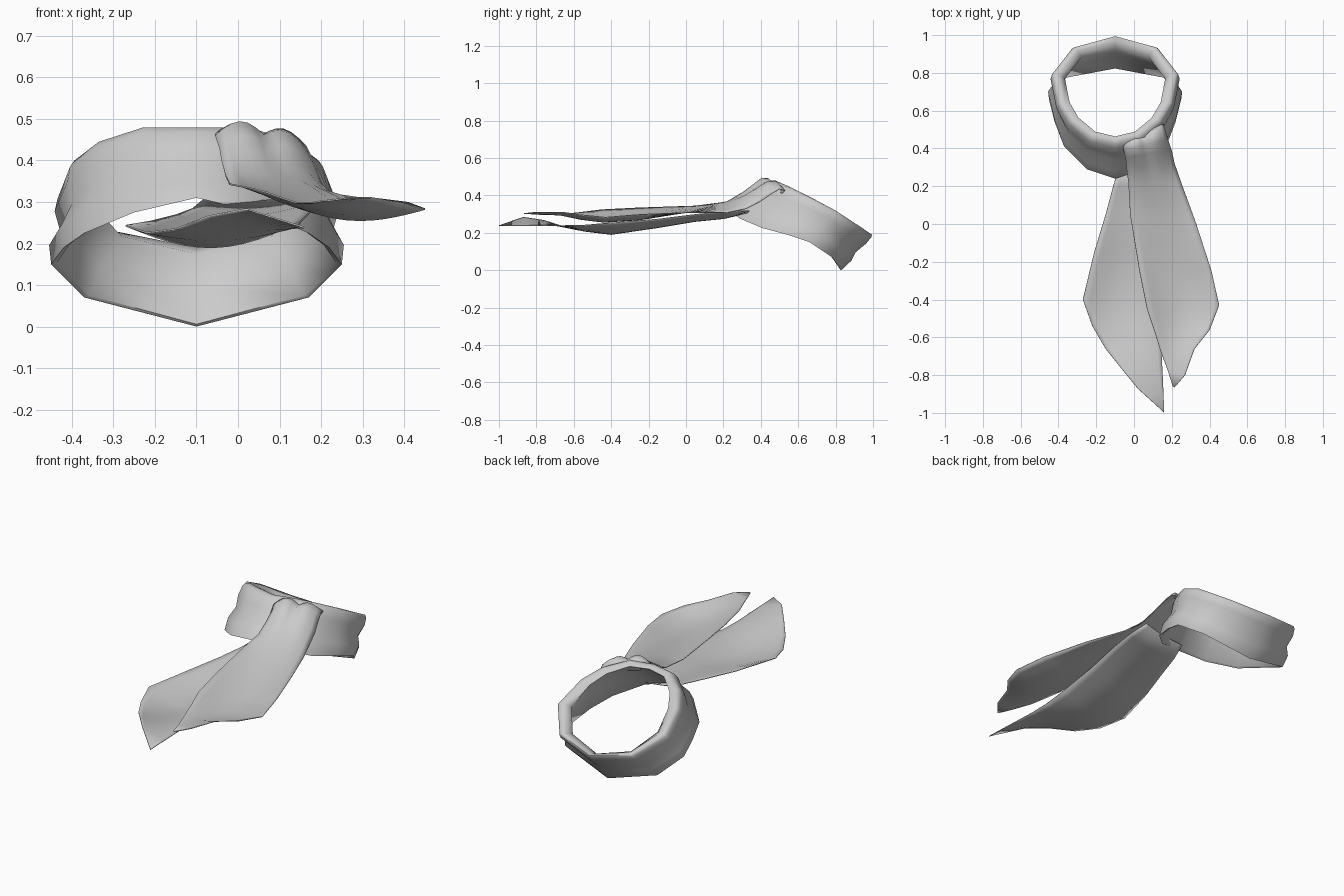
import bpy
import bmesh
import math
from mathutils import Vector

# Remove the default cube only
default_cube = bpy.data.objects.get("Cube")
if default_cube:
    bpy.data.objects.remove(default_cube, do_unlink=True)

# Single cloth colour
cloth = bpy.data.materials.new("grey cloth")
cloth_colour = (0.6, 0.6, 0.6, 1)
cloth.use_nodes = True
cloth.diffuse_color = cloth_colour
cloth.node_tree.nodes["Principled BSDF"].inputs["Base Color"].default_value = cloth_colour


def build_grid(name, rows, closed=False, thickness=0.0):
    """Skin a grid of points; closed joins the grid both ways into a tube."""
    bm = bmesh.new()
    grid = [[bm.verts.new(point) for point in row] for row in rows]
    row_count, column_count = len(grid), len(grid[0])
    for i in range(row_count if closed else row_count - 1):
        for j in range(column_count if closed else column_count - 1):
            next_row = grid[(i + 1) % row_count]
            next_column = (j + 1) % column_count
            bm.faces.new((grid[i][j], grid[i][next_column],
                          next_row[next_column], next_row[j]))
    bmesh.ops.recalc_face_normals(bm, faces=bm.faces[:])
    if not closed and sum(face.normal.z for face in bm.faces) < 0:
        bmesh.ops.reverse_faces(bm, faces=bm.faces[:])
    mesh = bpy.data.meshes.new(name)
    bm.to_mesh(mesh)
    bm.free()
    mesh.materials.append(cloth)
    part = bpy.data.objects.new(name, mesh)
    bpy.context.collection.objects.link(part)
    if thickness:
        solid = part.modifiers.new("cloth thickness", 'SOLIDIFY')
        solid.thickness = thickness
    bpy.ops.object.select_all(action='DESELECT')
    part.select_set(True)
    bpy.context.view_layer.objects.active = part
    bpy.ops.object.shade_smooth_by_angle(angle=math.radians(75))
    return part


# Neck band: half outlines of the lower hem and the upper crest, back to front
hem = [(0, .83, 0), (.27, .78, .07), (.35, .66, .15), (.32, .54, .19),
       (.27, .41, .225), (.15, .29, .275), (0, .24, .31)]
crest = [(0, 1, .19), (.22, .94, .23), (.33, .8, .32), (.3, .64, .4),
         (.24, .54, .445), (.13, .45, .48), (0, .42, .48)]
band_x = -.1

# Cross-section of the folded cloth: height from hem to crest, scale about the centre
fold_section = [(0, 1), (.27, 1.03), (.5, .97), (.75, 1.02), (.93, 1.01), (1, .98),
                (1, .9), (.92, .8), (.5, .92), (.03, .96)]


def band_loop(height, scale):
    half = [Vector(a).lerp(Vector(b), height) for a, b in zip(hem, crest)]
    centre_y = (half[0].y + half[-1].y) / 2
    for point in half:
        point.x *= scale
        point.y = centre_y + (point.y - centre_y) * scale
    mirrored = [Vector((-p.x, p.y, p.z)) for p in reversed(half[1:-1])]
    return [p + Vector((band_x, 0, 0)) for p in half + mirrored]


build_grid("neck_band", [band_loop(h, s) for h, s in fold_section], closed=True)


# Tails: each row has a left edge, a right edge, a sag and a double-lobe height
def build_tail(name, rows, columns=13):
    grid = []
    for left, right, sag, lobe in rows:
        row = []
        for step in range(columns):
            t = step / (columns - 1)
            point = Vector(left).lerp(Vector(right), t)
            point.z += sag * math.sin(math.pi * t)
            point.z += lobe * abs(math.sin(math.tau * t))
            row.append(point)
        grid.append(row)
    return build_grid(name, grid, thickness=.004)


build_tail("left_tail_and_knot", [
    ((.15, .515, .41), (-.03, .445, .43), 0, 0),
    ((.155, .53, .425), (-.045, .45, .45), 0, .015),
    ((.165, .5, .435), (-.055, .42, .465), .01, .027),
    ((.18, .45, .405), (-.055, .39, .46), .03, .027),
    ((.2, .39, .365), (-.045, .35, .43), .035, .022),
    ((.215, .32, .33), (-.04, .3, .4), .035, .012),
    ((.25, .22, .31), (-.03, .22, .365), .025, 0),
    ((.33, 0, .31), (-.02, .05, .345), -.01, 0),
    ((.41, -.25, .3), (.03, -.25, .335), -.045, 0),
    ((.45, -.43, .285), (.07, -.45, .325), -.045, 0),
    ((.4, -.56, .298), (.11, -.57, .31), -.03, 0),
    ((.32, -.66, .312), (.14, -.67, .3), -.01, 0),
    ((.27, -.8, .312), (.18, -.78, .3), 0, 0),
    ((.215, -.865, .305), (.205, -.86, .305), 0, 0),
])

build_tail("right_tail", [
    ((.2, .34, .32), (-.08, .3, .31), -.01, 0),
    ((.2, .2, .315), (-.11, .2, .285), -.02, 0),
    ((.19, .05, .3), (-.15, .05, .27), -.02, 0),
    ((.17, -.15, .275), (-.21, -.15, .255), -.035, 0),
    ((.15, -.4, .255), (-.27, -.4, .245), -.057, 0),
    ((.145, -.54, .243), (-.22, -.54, .228), -.025, 0),
    ((.145, -.66, .24), (-.15, -.66, .237), -.005, 0),
    ((.15, -.76, .24), (-.07, -.76, .268), 0, 0),
    ((.155, -.87, .24), (.02, -.87, .285), 0, 0),
    ((.16, -1, .24), (.152, -.99, .243), 0, 0),
])
